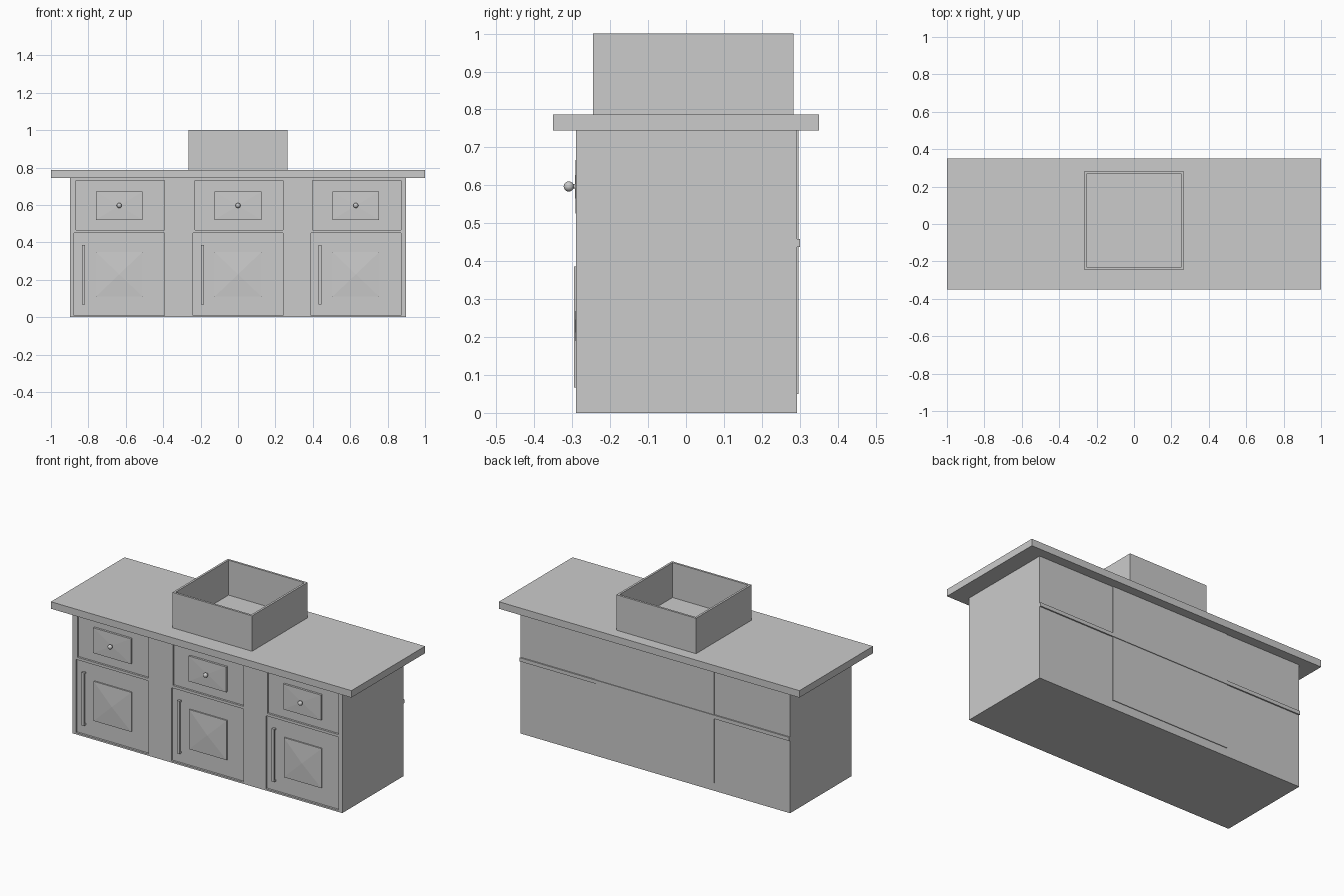
import bpy, bmesh
from mathutils import Vector

if "Cube" in bpy.data.objects:
    bpy.data.objects.remove(bpy.data.objects["Cube"])


def finish(name, bm):
    bmesh.ops.recalc_face_normals(bm, faces=bm.faces)
    me = bpy.data.meshes.new(name)
    bm.to_mesh(me)
    bm.free()
    ob = bpy.data.objects.new(name, me)
    bpy.context.collection.objects.link(ob)
    return ob


def add_box(bm, x0, x1, y0, y1, z0, z1):
    verts = bmesh.ops.create_cube(bm, size=1)["verts"]
    for v in verts:
        v.co = Vector((x1 if v.co.x > 0 else x0,
                       y1 if v.co.y > 0 else y0,
                       z1 if v.co.z > 0 else z0))


def box(name, *dims):
    bm = bmesh.new()
    add_box(bm, *dims)
    return finish(name, bm)


def pyramid_panel(name, x0, x1, y_base, y_edge, y_peak, z0, z1):
    # block whose front face rises to a shallow central point
    bm = bmesh.new()
    add_box(bm, x0, x1, y_edge, y_base, z0, z1)
    front = min(bm.faces, key=lambda f: f.calc_center_median().y)
    peak = bmesh.ops.poke(bm, faces=[front])["verts"][0]
    peak.co.y = y_peak
    return finish(name, bm)


FRONT, FLOOR = -0.290, -0.278
COLUMNS = [-0.635, 0.0, 0.63]
HALF = 0.241

# Cabinet body with recessed drawer and door openings
body = box("cabinet_body", -0.897, 0.897, FRONT, 0.292, 0, 0.745)
bm = bmesh.new()
for cx in COLUMNS:
    add_box(bm, cx - HALF, cx + HALF, -0.4, FLOOR, 0.01, 0.45)
    add_box(bm, cx - HALF + 0.01, cx + HALF, -0.4, FLOOR, 0.466, 0.73)
cutter = finish("opening_cutter", bm)
cutter.hide_render = True
mod = body.modifiers.new("openings", "BOOLEAN")
mod.operation = "DIFFERENCE"
mod.solver = "EXACT"
mod.object = cutter
bpy.context.view_layer.objects.active = body
bpy.ops.object.modifier_apply(modifier=mod.name)
bpy.data.objects.remove(cutter)

# Countertop
box("countertop", -1, 1, -0.35, 0.35, 0.745, 0.787)

# Back centre panel and horizontal trim strip
box("back_panel", -0.395, 0.395, 0.29, 0.296, 0.05, 0.745)
box("back_trim", -0.897, 0.897, 0.29, 0.30, 0.437, 0.459)

# Vessel sink: square open-topped basin with thin walls
bm = bmesh.new()
add_box(bm, -0.265, 0.265, -0.245, 0.283, 0.787, 1.0)
top = max(bm.faces, key=lambda f: f.calc_center_median().z)
bmesh.ops.inset_region(bm, faces=[top], thickness=0.018)
for v in bmesh.ops.extrude_discrete_faces(bm, faces=[top])["faces"][0].verts:
    v.co.z = 0.79
finish("sink_basin", bm)

for i, cx in enumerate(COLUMNS, 1):
    # Raised fields on the drawer and door
    pyramid_panel(f"drawer_panel_{i}", cx - 0.125, cx + 0.125,
                  FLOOR, -0.2905, -0.293, 0.52, 0.672)
    pyramid_panel(f"door_panel_{i}", cx - 0.125, cx + 0.125,
                  FLOOR, -0.286, -0.293, 0.11, 0.348)

    # Round drawer knob on a short stem
    bpy.ops.mesh.primitive_uv_sphere_add(segments=20, ring_count=12, radius=0.0135,
                                         location=(cx, -0.309, 0.597))
    knob = bpy.context.object
    knob.name = f"drawer_knob_{i}"
    bpy.ops.object.shade_smooth_by_angle()
    bpy.ops.mesh.primitive_cylinder_add(vertices=16, radius=0.006, depth=0.02,
                                        location=(cx, -0.291, 0.597),
                                        rotation=(1.5708, 0, 0))
    bpy.context.object.name = f"knob_stem_{i}"
    bpy.ops.object.shade_smooth_by_angle()

    # Vertical bar door handle with two feet
    hx = cx - 0.191
    box(f"handle_bar_{i}", hx - 0.008, hx + 0.008, -0.295, -0.287, 0.067, 0.386)
    for end, z in (("lower", 0.067), ("upper", 0.376)):
        box(f"handle_foot_{end}_{i}", hx - 0.008, hx + 0.008, -0.287, FLOOR, z, z + 0.01)
